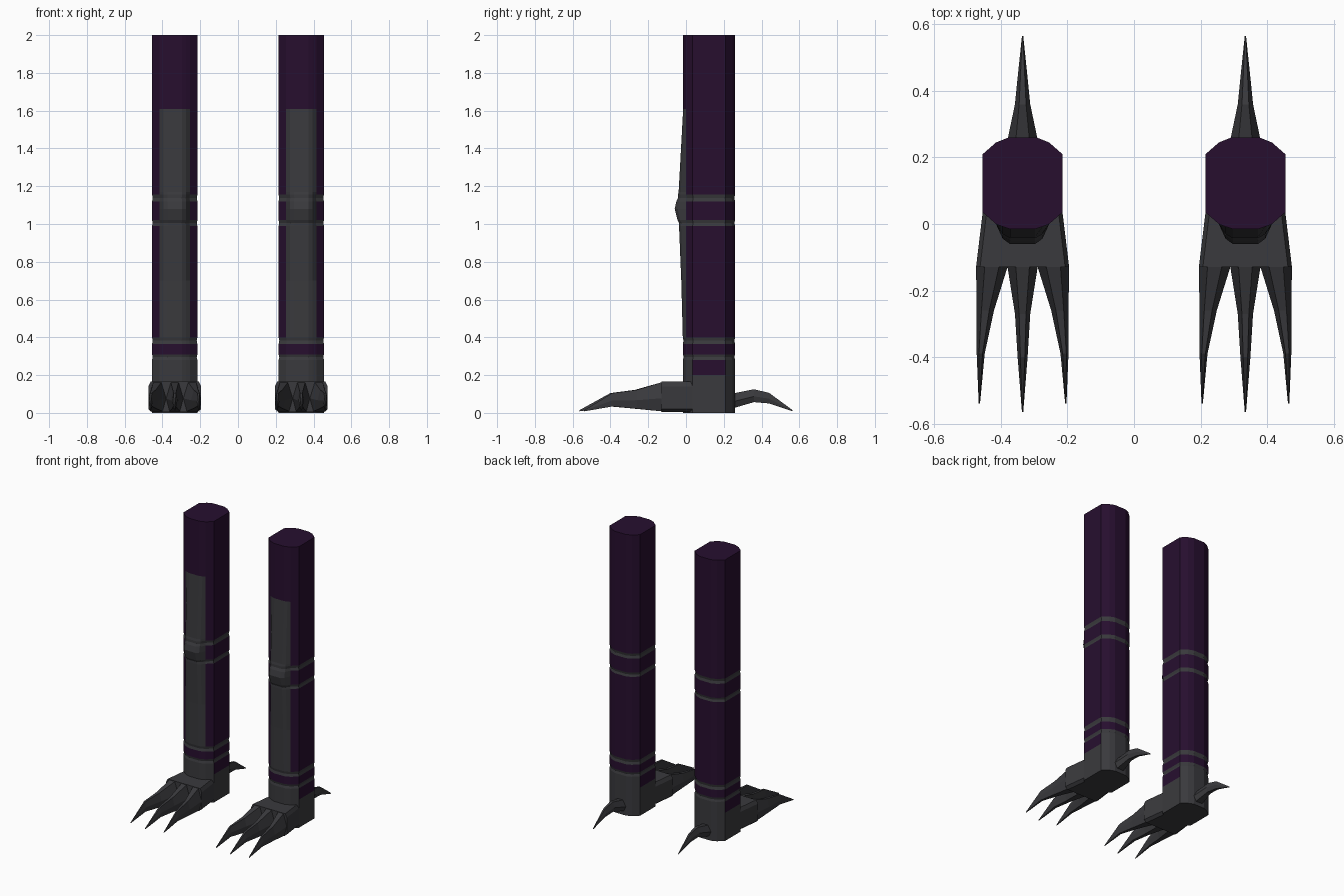
import bpy
import bmesh

cube = bpy.data.objects.get("Cube")
if cube:
    bpy.data.objects.remove(cube)


def make_material(name, rgb):
    mat = bpy.data.materials.new(name)
    mat.use_nodes = True
    color = (*rgb, 1)
    mat.diffuse_color = color
    mat.node_tree.nodes["Principled BSDF"].inputs["Base Color"].default_value = color
    return mat


PURPLE = make_material("dark purple", (0.020, 0.0045, 0.028))
GREY = make_material("charcoal grey", (0.042, 0.042, 0.047))


def loft(name, rings, materials, rule=None):
    """Skin a list of equal-length point rings and cap both ends."""
    bm = bmesh.new()
    loops = [[bm.verts.new(p) for p in ring] for ring in rings]
    for a, b in zip(loops, loops[1:]):
        for i in range(len(a)):
            j = (i + 1) % len(a)
            bm.faces.new((a[i], a[j], b[j], b[i]))
    bm.faces.new(loops[0])
    bm.faces.new(loops[-1])
    bmesh.ops.recalc_face_normals(bm, faces=bm.faces[:])
    if rule:
        for f in bm.faces:
            f.material_index = rule(f.calc_center_median())
    mesh = bpy.data.meshes.new(name)
    bm.to_mesh(mesh)
    bm.free()
    for m in materials:
        mesh.materials.append(m)
    obj = bpy.data.objects.new(name, mesh)
    bpy.context.collection.objects.link(obj)
    return obj


# Leg outline, one half from front to back
HALF = [(0.038, -0.015), (0.06, -0.008), (0.08, 0.0), (0.12, 0.035),
        (0.12, 0.21), (0.08, 0.245), (0.043, 0.26)]
OUTLINE = HALF + [(-x, y) for x, y in reversed(HALF)]

# Grey bands around the leg, each with a shallow groove
BANDS = [(0.28, 0.31), (0.365, 0.4), (0.99, 1.02), (1.12, 1.155)]
# Height and forward bulge of the shin guard
BULGE = [(0, 0), (0.4, 0.002), (0.7, 0.01), (0.99, 0.022), (1.08, 0.045),
         (1.17, 0.024), (1.61, 0), (2, 0)]


def bulge_at(z):
    for (z0, d0), (z1, d1) in zip(BULGE, BULGE[1:]):
        if z <= z1:
            return d0 + (d1 - d0) * (z - z0) / (z1 - z0)
    return 0


def leg_rings():
    levels = {z: 1 for z in (0, 0.2, 0.7, 1.08, 1.17, 1.61, 2)}
    for low, high in BANDS:
        levels.update({low: 1, (low + high) / 2: 0.97, high: 1})
    rings = []
    for z, s in sorted(levels.items()):
        ring = []
        for x, y in OUTLINE:
            push = bulge_at(z) if y < -0.01 else bulge_at(z) * 0.8 if y < -0.005 else 0
            ring.append((x * s, 0.12 + (y - 0.12) * s - push, z))
        rings.append(ring)
    return rings


def leg_color(c):
    if c.z > 1.61:
        return 0
    if c.z < 0.2 or any(low < c.z < high for low, high in BANDS):
        return 1
    side = abs(c.x) > 0.11
    if c.z < 0.31:
        return 0 if side else 1
    guard = abs(c.x) < 0.085 and c.y < 0.05
    return 1 if guard and c.z > 0.365 else 0


def section(x, w, y, low, high, top=0.45):
    """Faceted cross-section standing across the length of the foot."""
    mid = low + (high - low) * 0.45
    return [(x + w, y, mid), (x + w * top, y, high), (x - w * top, y, high),
            (x - w, y, mid), (x - w * 0.6, y, low), (x + w * 0.6, y, low)]


# Instep: a wedge that widens toward the toes
def instep_rings():
    rings = []
    for y, w in ((0.12, 0.118), (0.035, 0.12), (-0.13, 0.14)):
        rings.append([(w, y, 0.02), (w, y, 0.14), (w - 0.012, y, 0.165),
                      (0.012 - w, y, 0.165), (-w, y, 0.14), (-w, y, 0.02),
                      (0.02 - w, y, 0.004), (w - 0.02, y, 0.004)])
    return rings


MIDDLE_TOE = [(0, 0.046, -0.125, 0.008, 0.163), (0, 0.023, -0.27, 0.022, 0.122),
              (0, 0.015, -0.4, 0.034, 0.105), (0, 0.002, -0.565, 0.008, 0.014)]
SIDE_TOE = [(0.092, 0.048, -0.125, 0.008, 0.163), (0.112, 0.026, -0.26, 0.022, 0.122),
            (0.126, 0.012, -0.39, 0.034, 0.105), (0.13, 0.002, -0.54, 0.008, 0.014)]
BACK_TALON = [(0, 0.046, 0.25, 0.025, 0.103), (0, 0.023, 0.36, 0.057, 0.125),
              (0, 0.015, 0.44, 0.05, 0.106), (0, 0.002, 0.565, 0.008, 0.014)]

for side, center in (("left", 0.335), ("right", -0.335)):
    parts = [loft(side + "_leg", leg_rings(), [PURPLE, GREY], leg_color),
             loft(side + "_instep", instep_rings(), [GREY])]
    claws = {"middle_toe": MIDDLE_TOE, "outer_toe": SIDE_TOE,
             "inner_toe": [(-x, *rest) for x, *rest in SIDE_TOE],
             "back_talon": BACK_TALON}
    if side == "right":
        claws["outer_toe"], claws["inner_toe"] = claws["inner_toe"], claws["outer_toe"]
    for name, stations in claws.items():
        parts.append(loft(f"{side}_{name}", [section(*s) for s in stations], [GREY]))
    for part in parts:
        part.location.x = center
